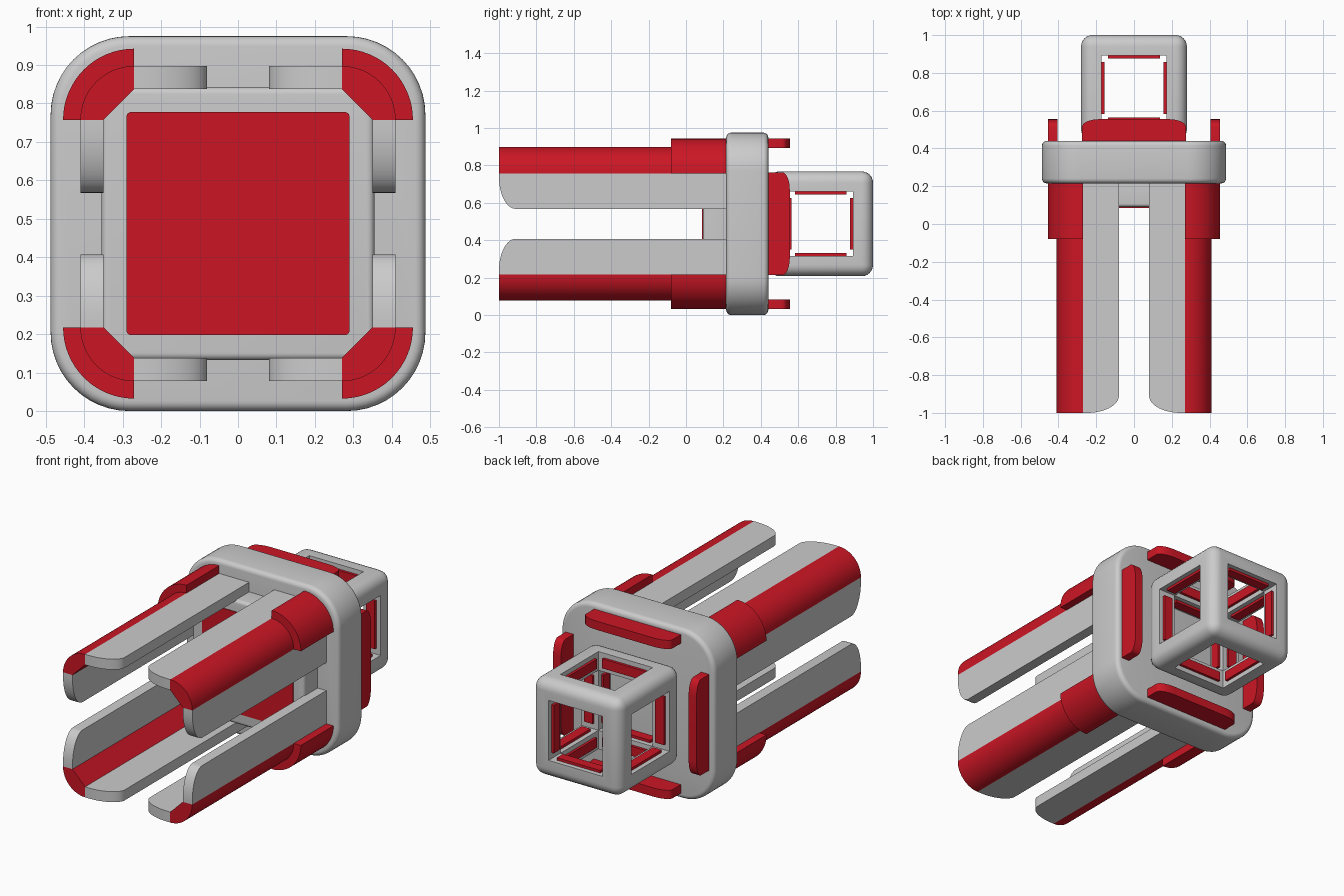
import bpy, bmesh
from math import pi, cos, sin
from mathutils import Matrix, Vector

if "Cube" in bpy.data.objects:
    bpy.data.objects.remove(bpy.data.objects["Cube"])

C = 0.4875  # height of the centre axis

red = bpy.data.materials.new("red")
red.diffuse_color = (0.6, 0.008, 0.018, 1)
red.use_nodes = True
red.node_tree.nodes["Principled BSDF"].inputs["Base Color"].default_value = red.diffuse_color


def finish(name, bm, mat=None):
    bmesh.ops.recalc_face_normals(bm, faces=bm.faces)
    me = bpy.data.meshes.new(name)
    bm.to_mesh(me)
    bm.free()
    ob = bpy.data.objects.new(name, me)
    bpy.context.collection.objects.link(ob)
    if mat:
        me.materials.append(mat)
    return ob


def arc(cx, cy, rx, ry, a0, a1, n=12):
    return [(cx + rx * cos(a0 + (a1 - a0) * i / n),
             cy + ry * sin(a0 + (a1 - a0) * i / n)) for i in range(n + 1)]


def rounded_square(h, r):
    pts = []
    for k, (sx, sy) in enumerate([(1, 1), (-1, 1), (-1, -1), (1, -1)]):
        pts += arc(sx * (h - r), sy * (h - r), r, r, k * pi / 2, (k + 1) * pi / 2)
    return pts


def prism(name, pts, w0, w1, place, mat=None, turn=0, bevel=0):
    """Extrude a 2D profile from w0 to w1, then turn it about the centre axis."""
    m = Matrix.Translation((0, 0, C)) @ Matrix.Rotation(turn * pi / 2, 4, 'Y')
    bm = bmesh.new()
    a, b = [[bm.verts.new(m @ Vector(place(u, v, w))) for u, v in pts] for w in (w0, w1)]
    caps = [bm.faces.new(a), bm.faces.new(b[::-1])]
    n = len(pts)
    for i in range(n):
        j = (i + 1) % n
        bm.faces.new((a[i], b[i], b[j], a[j]))
    if bevel:
        bmesh.ops.recalc_face_normals(bm, faces=bm.faces)
        edges = list({e for f in caps for e in f.edges})
        bmesh.ops.bevel(bm, geom=edges, offset=bevel, segments=5, profile=0.5, affect='EDGES')
    return finish(name, bm, mat)


def section(u, v, w):   # profile in x/z, extruded along y
    return (u, w, v)


def plan(u, v, w):      # profile in x/y, extruded along z
    return (u, v, w)


# Main plate, front block and its red panel
prism("main_plate", rounded_square(0.4875, 0.205), 0.215, 0.44, section, bevel=0.026)
prism("front_block", rounded_square(0.355, 0.05), 0.09, 0.24, section, bevel=0.018)
prism("front_panel", rounded_square(0.29, 0.012), 0.086, 0.12, section, red)

# Profiles for the repeated parts
corner = arc(0.27, 0.27, 0.14, 0.14, 0, pi / 2, 16) + [(0.27, 0.35), (0.35, 0.27)]
collar = arc(0.27, 0.27, 0.185, 0.185, 0, pi / 2, 16) + arc(0.27, 0.27, 0.13, 0.13, pi / 2, 0, 16)
leg = arc(0.25, -0.91, 0.17, 0.09, pi, 1.5 * pi) + [(0.27, -1), (0.27, 0.23), (0.08, 0.23)]
tab = ([(-0.275, 0.42)] + arc(-0.18, 0.515, 0.095, 0.04, pi, pi / 2, 8)
       + arc(0.18, 0.515, 0.095, 0.04, pi / 2, 0, 8) + [(0.275, 0.42)])

for k in range(4):
    # Corner arm: red rounded spine with a grey blade on each side
    prism(f"arm_spine_{k}", corner, -1, 0.23, section, red, k)
    prism(f"arm_blade_a_{k}", leg, 0.35, 0.41, plan, None, k)
    prism(f"arm_blade_b_{k}", [(-u, v) for u, v in leg], 0.35, 0.41, plan, None, k)
    # Collar around the root of the arm, and the tab on the back
    prism(f"arm_collar_{k}", collar, -0.08, 0.23, section, red, k)
    prism(f"back_tab_{k}", tab, 0.405, 0.455, plan, red, k)

# Open cube frame at the back
mid = Vector((0, 0.72, C))
WINDOW = 0.172


def box(bm, centre, size):
    m = Matrix.Translation(centre) @ Matrix.Diagonal((*size, 1))
    return bmesh.ops.create_cube(bm, size=1, matrix=m)


bm = bmesh.new()
box(bm, mid, (0.56, 0.56, 0.56))
bmesh.ops.bevel(bm, geom=bm.edges[:], offset=0.06, segments=6, profile=0.5, affect='EDGES')
frame = finish("cube_frame", bm)
bpy.context.view_layer.objects.active = frame
for axis in range(3):
    size = [2 * WINDOW] * 3
    size[axis] = 1
    bm = bmesh.new()
    box(bm, mid, size)
    cutter = finish("window_cutter", bm)
    cutter.hide_render = True
    mod = frame.modifiers.new("window", 'BOOLEAN')
    mod.object = cutter
    mod.operation = 'DIFFERENCE'
    mod.solver = 'EXACT'
    bpy.ops.object.modifier_apply(modifier=mod.name)
    bpy.data.objects.remove(cutter)

# Red strips lining the inner faces of the frame bars
bm = bmesh.new()
for along in range(3):
    for face in range(3):
        if face == along:
            continue
        side = 3 - along - face
        for s in (-1, 1):
            for t in (-1, 1):
                offset, size = Vector((0, 0, 0)), [0, 0, 0]
                offset[face], size[face] = s * 0.166, 0.018
                offset[side], size[side] = t * 0.226, 0.055
                size[along] = 0.275
                box(bm, mid + offset, size)
finish("frame_strips", bm, red)

# Smooth the rounded surfaces, keep the hard edges
bpy.ops.object.select_all(action='SELECT')
bpy.ops.object.shade_smooth_by_angle(angle=0.6)
